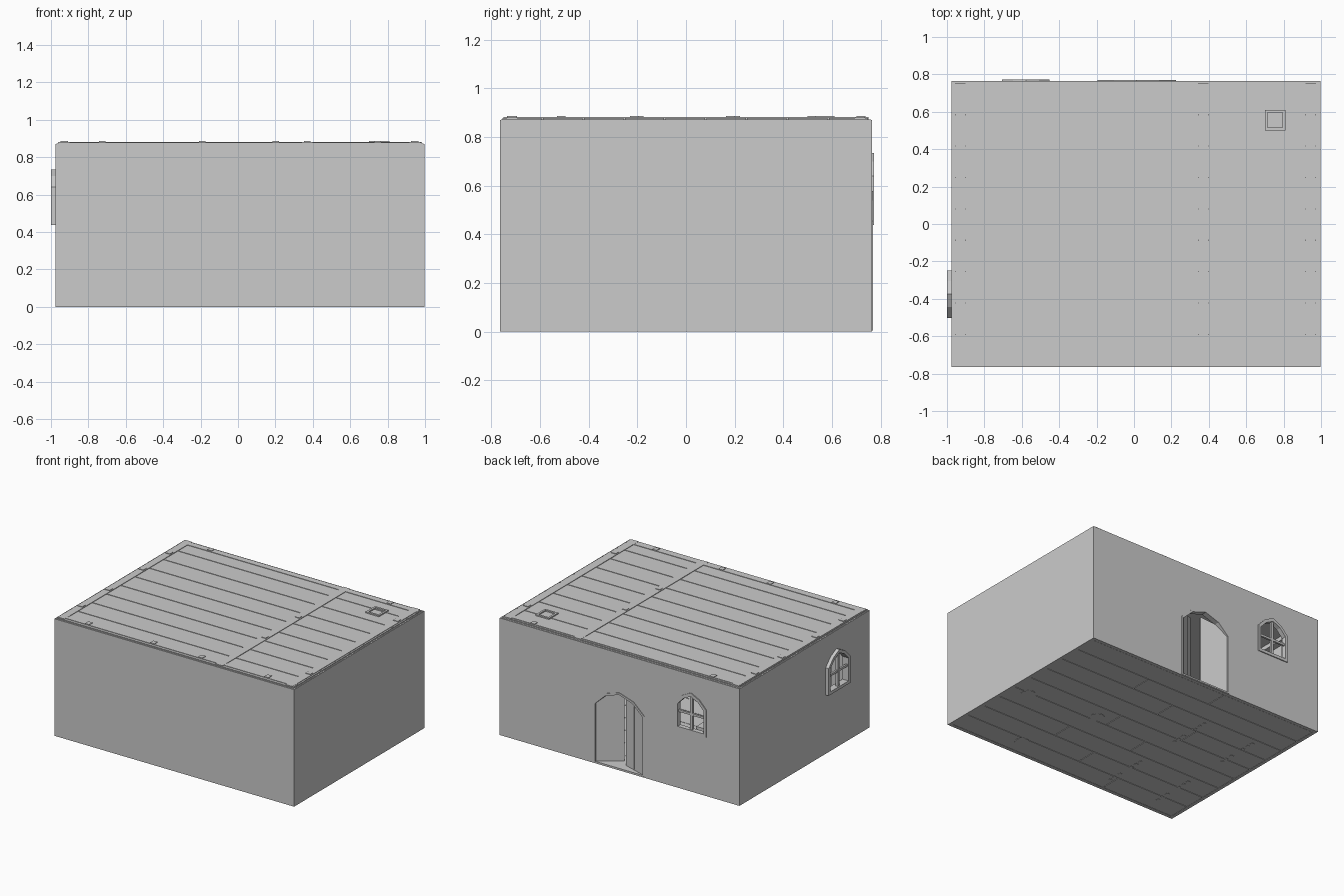
import bpy, bmesh, math
from mathutils import Matrix, Vector

if "Cube" in bpy.data.objects:
    bpy.data.objects.remove(bpy.data.objects["Cube"])

X0, X1, Y0, Y1 = -0.975, 0.997, -0.765, 0.765
H = 0.87


def finish(name, bm):
    bmesh.ops.recalc_face_normals(bm, faces=bm.faces[:])
    me = bpy.data.meshes.new(name)
    bm.to_mesh(me)
    bm.free()
    ob = bpy.data.objects.new(name, me)
    bpy.context.collection.objects.link(ob)
    return ob


def boxes(name, items):
    """One object from boxes given as (x0, x1, y0, y1, z0, z1)."""
    bm = bmesh.new()
    for a, b, c, d, e, f in items:
        m = Matrix.Translation(((a + b) / 2, (c + d) / 2, (e + f) / 2)) @ Matrix.Diagonal((b - a, d - c, f - e, 1))
        bmesh.ops.create_cube(bm, size=1, matrix=m)
    return finish(name, bm)


def prism(name, loop, depth, mat):
    """Outline in local x/z, extruded along local y from 0 to -depth."""
    bm = bmesh.new()
    f = bm.faces.new([bm.verts.new((x, 0, z)) for x, z in loop])
    r = bmesh.ops.extrude_face_region(bm, geom=[f])
    bmesh.ops.translate(bm, vec=(0, -depth, 0), verts=[v for v in r['geom'] if isinstance(v, bmesh.types.BMVert)])
    bm.transform(mat)
    return finish(name, bm)


def frame(name, outer, inner, depth, mat, closed=True):
    """Flat-sided band between two matching outlines."""
    bm = bmesh.new()
    ring = [[bm.verts.new((x, y, z)) for x, z in lp]
            for y in (0, -depth) for lp in (outer, inner)]
    oa, ia, ob, ib = ring
    n = len(outer)
    for i in range(n if closed else n - 1):
        j = (i + 1) % n
        for p, q in ((oa, ia), (ia, ib), (ib, ob), (ob, oa)):
            bm.faces.new((p[i], p[j], q[j], q[i]))
    if not closed:
        for i in (0, n - 1):
            bm.faces.new((oa[i], ia[i], ib[i], ob[i]))
    bm.transform(mat)
    return finish(name, bm)


def lathe(name, profile, loc, n=16):
    bm = bmesh.new()
    rings = [[bm.verts.new((r * math.cos(2 * math.pi * i / n), r * math.sin(2 * math.pi * i / n), z))
              for i in range(n)] for r, z in profile]
    for a, b in zip(rings, rings[1:]):
        for i in range(n):
            bm.faces.new((a[i], a[(i + 1) % n], b[(i + 1) % n], b[i]))
    bm.faces.new(rings[0])
    bm.faces.new(rings[-1])
    bm.transform(Matrix.Translation(loc))
    return finish(name, bm)


def scaled(loop, s, c):
    return [(c[0] + (x - c[0]) * s, c[1] + (z - c[1]) * s) for x, z in loop]


# Outlines of openings
win = [(-.127, .438), (.127, .438), (.127, .64), (.07, .70), (0, .735), (-.07, .70), (-.127, .64)]
win_in = scaled(win, .84, (0, .575))
door = [(-.21, .012), (-.21, .455), (-.12, .54), (0, .578), (.12, .54), (.21, .455), (.21, .012)]
door_in = [(-.195, .012), (-.195, .447), (-.112, .525), (0, .562), (.112, .525), (.195, .447), (.195, .012)]
back_win = Matrix.Translation((-.578, .772, 0))
left_win = Matrix.Translation((-1.0, -.375, 0)) @ Matrix.Rotation(math.pi / 2, 4, 'Z')
door_mat = Matrix.Translation((.014, .769, 0))

# Wall shell with the openings cut out
t = .025
walls = boxes("walls", [(X0, X1, Y0, Y1, 0, H)])
cuts = [boxes("cut_room", [(X0 + t, X1 - t, Y0 + t, Y1 - t, -.1, 1)])]
for lp, m in ((win_in, back_win), (win_in, left_win), (door_in, door_mat)):
    cuts.append(prism("cut_opening", lp, .16, m @ Matrix.Translation((0, .05, 0))))
bpy.context.view_layer.objects.active = walls
for c in cuts:
    c.hide_render = True
    mod = walls.modifiers.new("cut", 'BOOLEAN')
    mod.operation, mod.solver, mod.object = 'DIFFERENCE', 'EXACT', c
    bpy.ops.object.modifier_apply(modifier=mod.name)
    bpy.data.objects.remove(c)

# Window frames with crossed glazing bars
for side, m in (("back", back_win), ("left", left_win)):
    frame(side + "_window_frame", win, win_in, .035, m)
    bars = boxes(side + "_window_bars", [(-.009, .009, -.026, -.008, .455, .712),
                                         (-.11, .11, -.024, -.01, .565, .581)])
    bars.data.transform(m)

# Door frame, sill and two leaves standing ajar inwards
frame("door_frame", door, door_in, .04, door_mat, closed=False)
boxes("door_sill", [(-.19, .22, Y1 - .04, Y1 + .003, .004, .016)])
half = [(0, .016), (.193, .016), (.193, .558), (.083, .522), (0, .445)]
for side, hx, s, ang in (("left", .208, -1, 35), ("right", -.18, 1, 18)):
    hinge = (Matrix.Translation((hx, .762, 0)) @ Matrix.Rotation(math.radians(-s * ang), 4, 'Z')
             @ Matrix.Diagonal((s, 1, 1, 1)))
    prism(side + "_door_leaf", half, .018, hinge)
    strips = boxes(side + "_door_strips", [(.098, .106, -.002, .003, .02, .52)]
                   + [(.01, .18, -.024, -.016, z, z + .03) for z in (.12, .36)])
    strips.data.transform(hinge)

# Floor planks with staggered joints over a thin base
floor, g, n = [(X0 + t, X1 - t, Y0 + t, Y1 - t, .006, .012)], .004, 9
w = (Y1 - Y0 - 2 * t) / n
for i in range(n):
    y = Y0 + t + i * w
    j = -.35 + .7 * (i * 2 % 5) / 4
    for a, b in ((X0 + t, j), (j + g, X1 - t)):
        floor.append((a, b, y, y + w - g, .002, .014))
boxes("floor_planks", floor)

# Roof deck and planks running left to right
roof, n = [(X0 + .005, X1 - .005, Y0 + .005, Y1 - .005, .85, .872)], 9
w = 1.51 / n
for i in range(n):
    y = -.755 + i * w
    roof.append((-.963, .985, y, y + w - .006, .86, .878))
boxes("roof_planks", roof)

# Roof beams around the edge and one across
boxes("roof_beams", [(x - .028, x + .028, -.75, .75, .82, .882) for x in (-.93, .37, .945)]
      + [(-.96, .98, y - .02, y + .02, .82, .8815) for y in (-.715, .715)])

# Wall posts whose tops poke through the roof
p = .0175
posts = [(x - .02, x + .02, y - p, y + p, .012, .886) for x in (-.93, .945) for y in (-.512, .518)]
posts += [(-.95, -.91, y - p, y + p, .012, .886) for y in (-.192, .205)]
posts += [(x - p, x + p, -.735, -.695, .012, .886) for x in (-.727, -.192, .203, .747)]
posts += [(x - p, x + p, .70, .738, .012, .886) for x in (-.727, .747)]
posts += [(.352, .388, y - p, y + p, .78, .886) for y in (-.212, .182)]
boxes("wall_posts", posts)

# Square chimney flue rim on the roof, with the flue and hearth below
boxes("chimney_flue", [(.70, .81, .50, .515, .45, .887), (.70, .81, .595, .61, .45, .887),
                       (.70, .715, .515, .595, .45, .887), (.795, .81, .515, .595, .45, .887)])
boxes("hearth", [(.62, .66, .45, .70, .012, .4), (.85, .89, .45, .70, .012, .4),
                 (.60, .91, .44, .71, .4, .45)])

# Two long tables with benches on the left half of the room
for k, ty in enumerate((-.47, .2)):
    parts = [(-.78, -.28, ty - .08, ty + .08, .2, .22)]
    parts += [(x - .012, x + .012, ty + s * .06 - .012, ty + s * .06 + .012, 0, .2)
              for x in (-.74, -.32) for s in (-1, 1)]
    boxes(f"table_{k + 1}", parts)
    for s in (-1, 1):
        by = ty + s * .135
        boxes(f"bench_{k + 1}_{'near' if s < 0 else 'far'}",
              [(-.78, -.28, by - .035, by + .035, .11, .125)]
              + [(x - .01, x + .01, by + q * .022 - .01, by + q * .022 + .01, 0, .11)
                 for x in (-.74, -.32) for q in (-1, 1)])

# Three barrels standing on the right half
for k, (x, y) in enumerate(((.846, -.10), (.29, -.04), (.464, -.62))):
    b = lathe(f"barrel_{k + 1}", [(.05, 0), (.065, .06), (.068, .1), (.065, .14), (.052, .2)], (x, y, 0))
    for f in b.data.polygons:
        f.use_smooth = len(f.vertices) == 4
